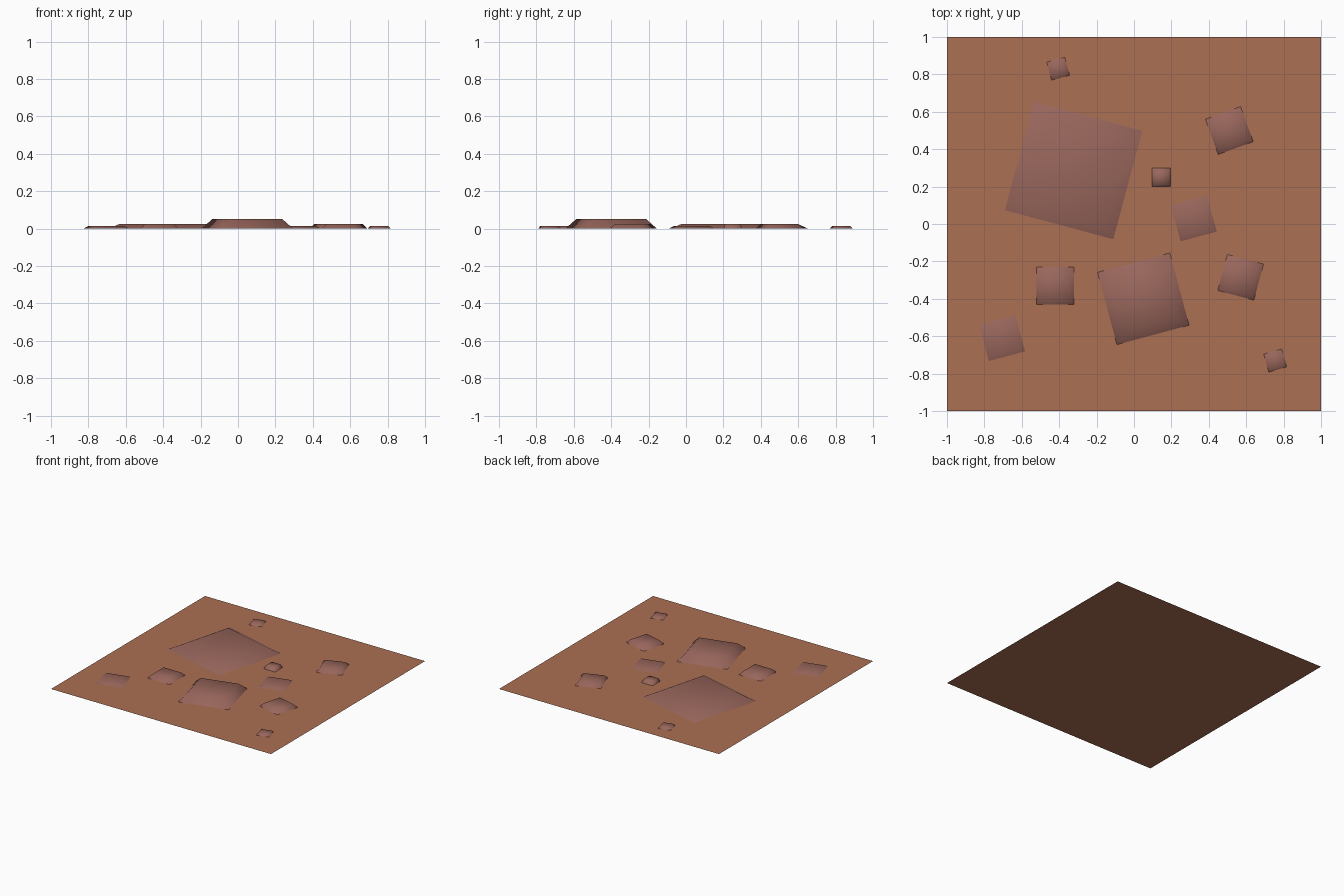
import bpy, bmesh, math

if "Cube" in bpy.data.objects:
    bpy.data.objects.remove(bpy.data.objects["Cube"])


def material(name, rgb):
    m = bpy.data.materials.new(name)
    m.diffuse_color = (*rgb, 1)
    m.use_nodes = True
    m.node_tree.nodes["Principled BSDF"].inputs["Base Color"].default_value = m.diffuse_color
    return m


soil = material("rust_soil", (0.41, 0.16, 0.088))
stone = material("dusty_stone", (0.32, 0.135, 0.108))


def add_object(name, bm, mat):
    mesh = bpy.data.meshes.new(name)
    bm.to_mesh(mesh)
    bm.free()
    mesh.materials.append(mat)
    obj = bpy.data.objects.new(name, mesh)
    bpy.context.collection.objects.link(obj)
    return obj


# Flat square ground sheet
bm = bmesh.new()
bmesh.ops.create_grid(bm, x_segments=1, y_segments=1, size=1)
add_object("ground_sheet", bm, soil)


# Low slab: a smooth-shaded square frustum, open underneath
def slab(name, x, y, size, height, turn, taper):
    bm = bmesh.new()
    rings = []
    for half, z in ((size / 2, 0), (size / 2 * taper, height)):
        rings.append([bm.verts.new((sx * half, sy * half, z))
                      for sx, sy in ((-1, -1), (1, -1), (1, 1), (-1, 1))])
    low, top = rings
    bm.faces.new(top)
    for i in range(4):
        j = (i + 1) % 4
        bm.faces.new((low[i], low[j], top[j], top[i]))
    for f in bm.faces:
        f.smooth = True
    obj = add_object(name, bm, stone)
    obj.location = (x, y, 0)
    obj.rotation_euler.z = math.radians(turn)


# name, x, y, base size, height, turn in degrees, top/base ratio
slab("large_flat_rock", -0.323, 0.286, 0.6, 0.026, -15, 0.84)
slab("tall_rock", 0.05, -0.40, 0.4, 0.052, 15, 0.76)
slab("medium_rock_back", 0.51, 0.50, 0.2, 0.026, 20, 0.78)
slab("medium_rock_right", 0.57, -0.285, 0.2, 0.026, -15, 0.78)
slab("medium_rock_left", -0.42, -0.33, 0.2, 0.026, 0, 0.78)
slab("low_rock_middle", 0.32, 0.03, 0.2, 0.013, 15, 0.8)
slab("low_rock_front", -0.705, -0.61, 0.2, 0.013, 15, 0.8)
slab("pebble_middle", 0.145, 0.25, 0.1, 0.026, 0, 0.8)
slab("pebble_back", -0.405, 0.83, 0.1, 0.013, 15, 0.8)
slab("pebble_front", 0.755, -0.73, 0.1, 0.013, 16, 0.8)
